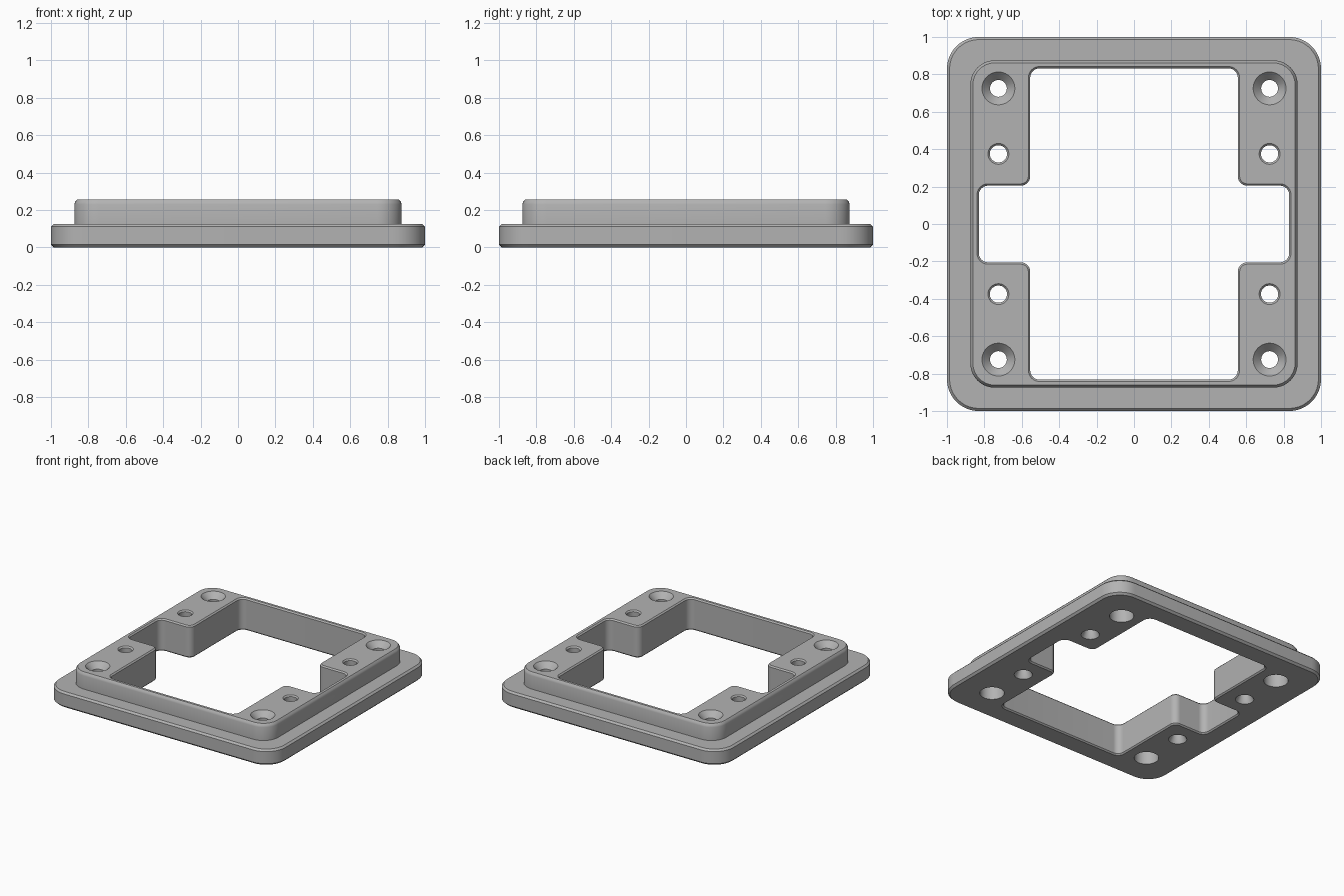
import bpy, bmesh, math
from mathutils import Vector

cube = bpy.data.objects.get("Cube")
if cube:
    bpy.data.objects.remove(cube, do_unlink=True)

grey = bpy.data.materials.new("satin grey")
grey.use_nodes = True
COLOUR = (0.45, 0.45, 0.45, 1)
grey.diffuse_color = COLOUR
grey.node_tree.nodes["Principled BSDF"].inputs["Base Color"].default_value = COLOUR


def rounded(corners, radius, grow=0.0, steps=10):
    """Round a counter-clockwise right-angled outline, offset outwards by grow."""
    pts = []
    for i, c in enumerate(corners):
        c = Vector(c)
        a = (c - Vector(corners[i - 1])).normalized()
        b = (Vector(corners[(i + 1) % len(corners)]) - c).normalized()
        turn = 1 if a.x * b.y - a.y * b.x > 0 else -1
        r = radius + turn * grow
        centre = c + (b - a) * radius
        for k in range(steps + 1):
            t = k / steps * math.pi / 2
            pts.append(centre + (a * math.sin(t) - b * math.cos(t)) * r)
    return pts


def loft(name, layers):
    """Closed solid through stacked (outline, height) layers."""
    bm = bmesh.new()
    rings = [[bm.verts.new((p.x, p.y, z)) for p in outline] for outline, z in layers]
    n = len(rings[0])
    for lo, hi in zip(rings, rings[1:]):
        for i in range(n):
            j = (i + 1) % n
            bm.faces.new((lo[i], lo[j], hi[j], hi[i]))
    bm.faces.new(rings[0][::-1])
    bm.faces.new(rings[-1])
    mesh = bpy.data.meshes.new(name)
    bm.to_mesh(mesh)
    bm.free()
    mesh.materials.append(grey)
    ob = bpy.data.objects.new(name, mesh)
    bpy.context.collection.objects.link(ob)
    return ob


def square(h):
    return [(-h, -h), (h, -h), (h, h), (-h, h)]


def circle(x, y, r, n=40):
    return [Vector((x + r * math.cos(2 * math.pi * i / n),
                    y + r * math.sin(2 * math.pi * i / n))) for i in range(n)]


# Stepped frame body with bevelled rims
STEP, TOP = 0.125, 0.255
base = lambda g: rounded(square(1.0), 0.17, g)
tier = lambda g: rounded(square(0.875), 0.13, g)
frame = loft("mounting_frame", [
    (base(-0.015), 0), (base(0), 0.015), (base(0), STEP - 0.014), (base(-0.014), STEP),
    (tier(0), STEP), (tier(0), TOP - 0.025), (tier(-0.004), TOP - 0.012), (tier(-0.014), TOP)])

# Cross-shaped opening, flared at both rims
quarter = [(0.83, 0.205), (0.555, 0.205), (0.555, 0.832)]
cross = (quarter + [(-x, y) for x, y in quarter[::-1]]
         + [(-x, -y) for x, y in quarter] + [(x, -y) for x, y in quarter[::-1]])
hole = lambda g: rounded(cross, 0.05, g)
E = 0.01
cutters = [loft("opening_cutter", [
    (hole(2 * E), -E), (hole(0), E), (hole(0), TOP - E), (hole(2 * E), TOP + E)])]

# Corner screw holes (countersunk above, bored below) and small side holes
corner_profile = [(0.088, -E), (0.088, 0.15), (0.045, 0.15), (0.045, TOP - 0.045),
                  (0.088, TOP), (0.088, TOP + E)]
side_profile = [(0.066, -E), (0.066, 0), (0.046, 0.04), (0.046, TOP - E),
                (0.056, TOP), (0.056, TOP + E)]
for sx in (-1, 1):
    for sy in (-1, 1):
        for y, profile in ((0.725, corner_profile), (0.375, side_profile)):
            cutters.append(loft("hole_cutter", [
                (circle(0.725 * sx, y * sy, r), z) for r, z in profile]))

for cutter in cutters:
    cutter.hide_render = True
    mod = frame.modifiers.new("cut", "BOOLEAN")
    mod.operation = "DIFFERENCE"
    mod.solver = "EXACT"
    mod.object = cutter

# Bake the cuts and remove the cutters
bpy.context.view_layer.update()
result = bpy.data.meshes.new_from_object(
    frame.evaluated_get(bpy.context.evaluated_depsgraph_get()))
frame.modifiers.clear()
frame.data = result
for cutter in cutters:
    bpy.data.objects.remove(cutter, do_unlink=True)

bpy.ops.object.select_all(action="DESELECT")
frame.select_set(True)
bpy.context.view_layer.objects.active = frame
bpy.ops.object.shade_smooth_by_angle(angle=math.radians(30))
